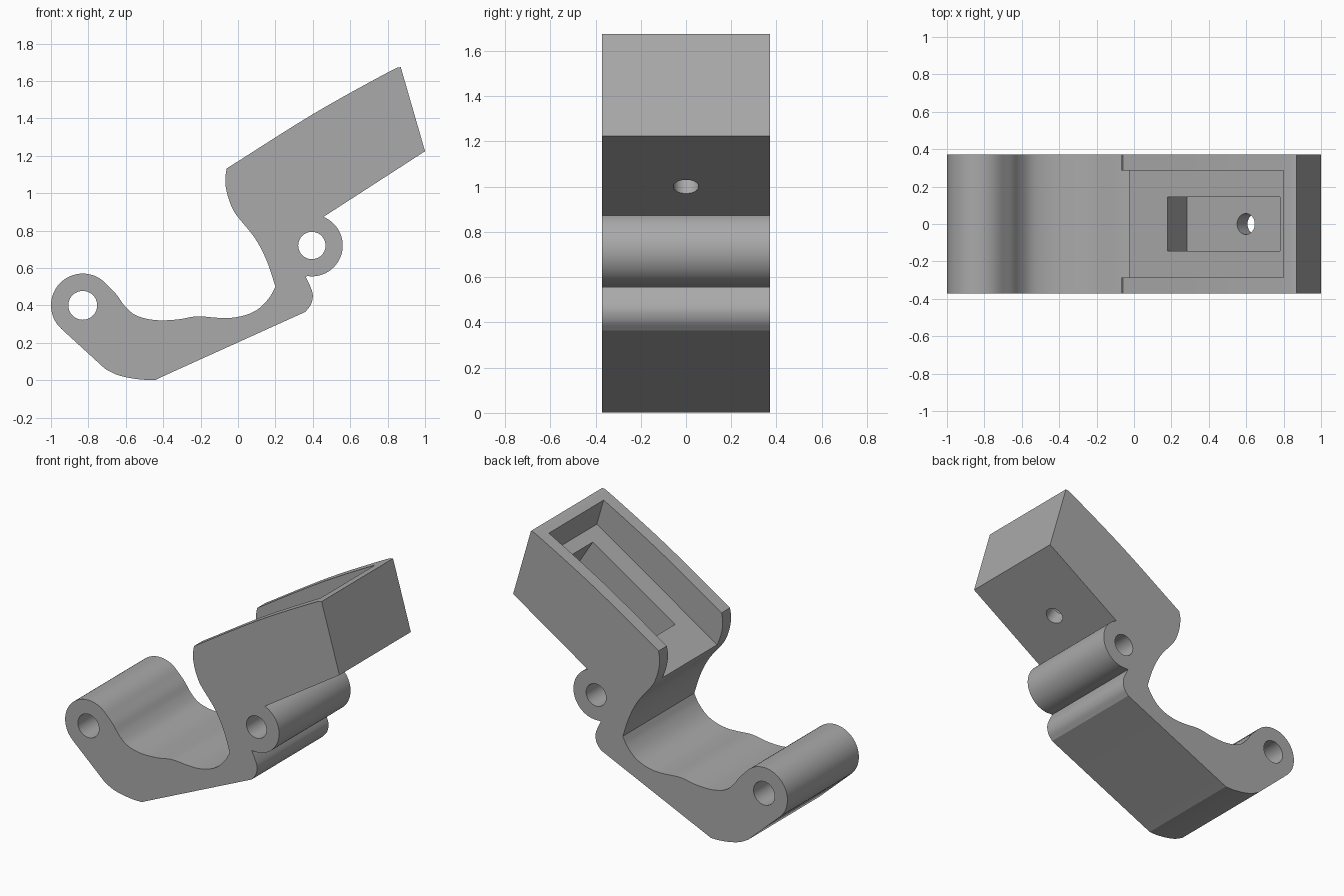
import bpy, bmesh
from math import sin, cos, radians, pi
from mathutils import Vector

if "Cube" in bpy.data.objects:
    bpy.data.objects.remove(bpy.data.objects["Cube"], do_unlink=True)

HALF = 0.372                                   # half width of the bracket
SLOPE = Vector((0.843, 0.537))                 # direction of the tilted box
DOWN = Vector((0.537, -0.843))                 # into its floor
FLOOR = Vector((-0.03, 0.912))                 # front edge of the pocket floor

grey = bpy.data.materials.new("mid grey")
grey.use_nodes = True
grey.diffuse_color = (0.4, 0.4, 0.4, 1)
grey.node_tree.nodes["Principled BSDF"].inputs["Base Color"].default_value = (0.4, 0.4, 0.4, 1)


def arc(cx, cz, r, a0, a1, steps=28):
    angles = [radians(a0 + (a1 - a0) * i / steps) for i in range(steps + 1)]
    return [(cx + r * cos(a), cz + r * sin(a)) for a in angles]


def spline(points, steps=5):
    """Smooth curve through the points, both ends included."""
    p = [Vector(q) for q in points]
    p = [p[0] * 2 - p[1]] + p + [p[-1] * 2 - p[-2]]
    out = []
    for a, b, c, d in zip(p, p[1:], p[2:], p[3:]):
        for i in range(steps):
            t = i / steps
            out.append(0.5 * (2 * b + (c - a) * t + (2 * a - 5 * b + 4 * c - d) * t * t
                              + (3 * b - a - 3 * c + d) * t ** 3))
    return out + [p[-2]]


def extrude(name, outline, y0, y1):
    """Solid made by sweeping an x-z outline along y."""
    bm = bmesh.new()
    face = bm.faces.new([bm.verts.new((q[0], y0, q[1])) for q in outline])
    new = bmesh.ops.extrude_face_region(bm, geom=[face])["geom"]
    verts = [v for v in new if isinstance(v, bmesh.types.BMVert)]
    bmesh.ops.translate(bm, vec=(0, y1 - y0, 0), verts=verts)
    bmesh.ops.recalc_face_normals(bm, faces=bm.faces)
    mesh = bpy.data.meshes.new(name)
    bm.to_mesh(mesh)
    bm.free()
    obj = bpy.data.objects.new(name, mesh)
    bpy.context.collection.objects.link(obj)
    mesh.materials.append(grey)
    return obj


def cut(body, cutter):
    cutter.hide_render = True
    mod = body.modifiers.new("cut", 'BOOLEAN')
    mod.operation, mod.solver, mod.object = 'DIFFERENCE', 'EXACT', cutter
    bpy.context.view_layer.objects.active = body
    bpy.ops.object.modifier_apply(modifier=mod.name)
    bpy.data.objects.remove(cutter, do_unlink=True)


# Side profile, counter-clockwise from the underside
outline = [(-0.42, 0.012)]
outline += spline([(0.36, 0.365), (0.39, 0.405), (0.4, 0.455), (0.385, 0.505), (0.36, 0.555)])
outline += arc(0.395, 0.72, 0.165, -97, 68)                    # hinge boss
outline += [(1.0, 1.224)]
outline += spline([(0.87, 1.674), (0.8, 1.645), (0.4, 1.422), (-0.06, 1.132)])
outline += spline([(-0.068, 1.09), (-0.065, 1.03), (-0.045, 0.955), (-0.01, 0.885),
                   (0.09, 0.76), (0.155, 0.635), (0.2, 0.5)])
outline += spline([(0.2, 0.5), (0.17, 0.445), (0.12, 0.39), (0.06, 0.355), (-0.02, 0.335),
                   (-0.1, 0.333), (-0.22, 0.341), (-0.32, 0.325), (-0.42, 0.32),
                   (-0.5, 0.331), (-0.56, 0.355), (-0.61, 0.402), (-0.65, 0.458),
                   (-0.7, 0.51)])[1:]
outline += arc(-0.83, 0.4, 0.17, 43, 228)                      # pin boss
outline += spline([(-0.71, 0.06), (-0.65, 0.03), (-0.58, 0.012), (-0.5, 0.002), (-0.44, 0.002)])
bracket = extrude("bracket_body", outline, -HALF, HALF)

# Pin holes through both bosses
for x, z, r in ((-0.83, 0.4, 0.077), (0.395, 0.72, 0.073)):
    cut(bracket, extrude("pin_hole", arc(x, z, r, 0, 354, 59), -1, 1))

# Open-ended pocket in the tilted box
start = FLOOR - SLOPE * 0.3
end = FLOOR + SLOPE * (0.88 / SLOPE.x)
top = end + Vector((-0.13, 0.45))
cut(bracket, extrude("pocket", [start, end, top, start + Vector((0, 0.9))], -0.285, 0.285))

# Deeper slot in the pocket floor
a = FLOOR + SLOPE * (0.21 / SLOPE.x)
b = FLOOR + SLOPE * (0.81 / SLOPE.x)
cut(bracket, extrude("slot", [a - DOWN * 0.05, a + DOWN * 0.19, b + DOWN * 0.19, b - DOWN * 0.05],
                     -0.145, 0.145))

# Screw hole square to the slot floor
bpy.ops.mesh.primitive_cylinder_add(vertices=40, radius=0.056, depth=0.4, location=(0.622, 0, 1.05))
screw = bpy.context.object
screw.name = "screw_hole"
screw.data.materials.append(grey)
screw.rotation_mode = 'QUATERNION'
screw.rotation_quaternion = Vector((DOWN.x, 0, DOWN.y)).to_track_quat('Z', 'Y')
bpy.context.view_layer.update()
cut(bracket, screw)

bpy.ops.object.select_all(action='DESELECT')
bracket.select_set(True)
bpy.context.view_layer.objects.active = bracket
bpy.ops.object.shade_smooth_by_angle(angle=radians(25))
